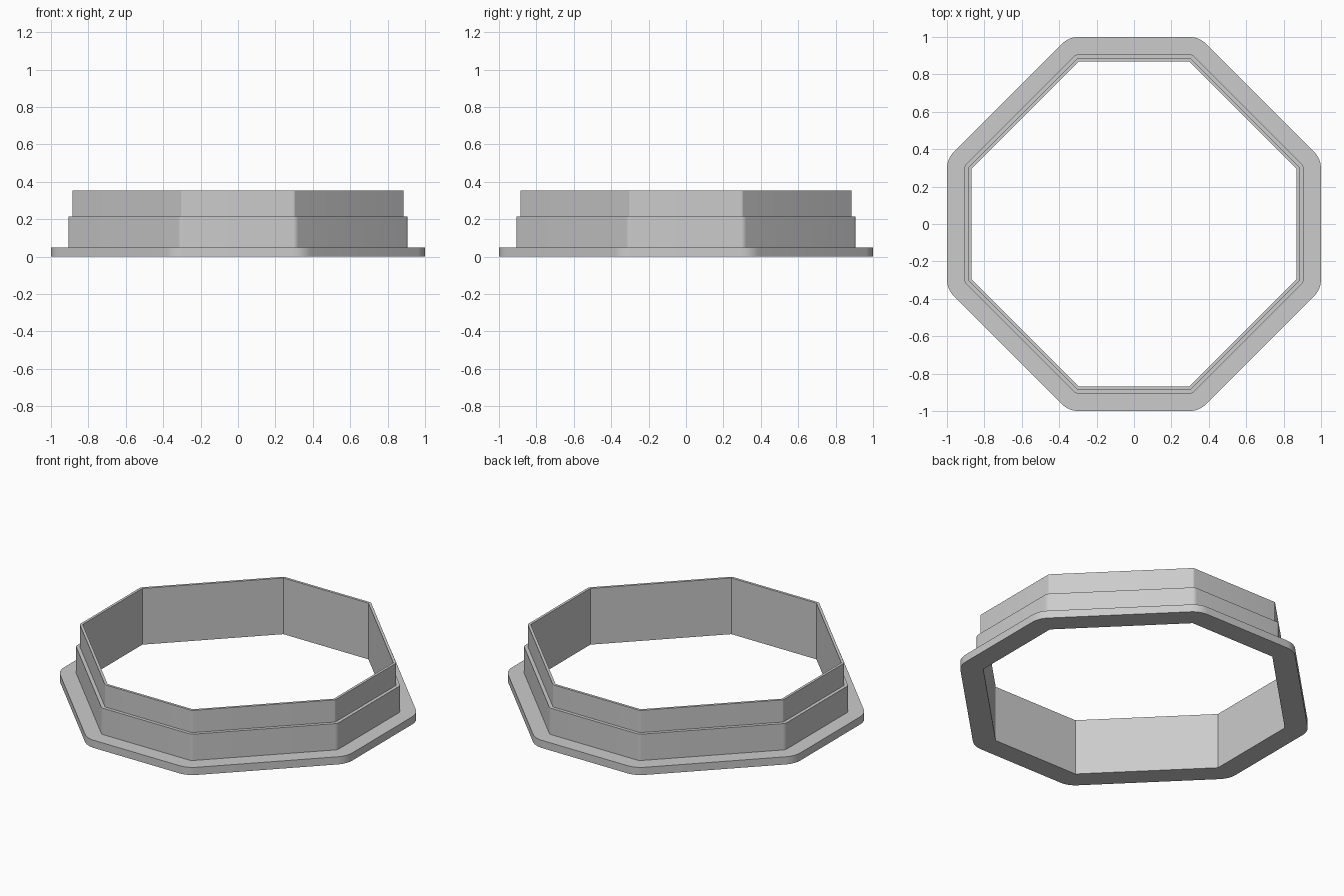
import bpy
import bmesh
from math import cos, sin, radians

cube = bpy.data.objects.get("Cube")
if cube:
    bpy.data.objects.remove(cube, do_unlink=True)

INNER = 0.87      # distance from centre to the straight inner walls
HALF_SIDE = 0.295  # half length of those walls
ARC_STEPS = 6     # segments of each rounded corner


def octagon(offset):
    """Octagonal outline grown outward by offset, with rounded corners."""
    points = []
    for side in range(4):
        corners = ((INNER, HALF_SIDE, 0), (HALF_SIDE, INNER, 45))
        c, s = cos(radians(90 * side)), sin(radians(90 * side))
        for cx, cy, start in corners:
            for i in range(ARC_STEPS + 1):
                a = radians(start + 45 * i / ARC_STEPS)
                x, y = cx + offset * cos(a), cy + offset * sin(a)
                points.append((c * x - s * y, s * x + c * y))
    return points


# Closed cross-section (offset, height): bore, flange, lower and upper collar
profile = [(0, 0), (0.13, 0), (0.13, 0.048), (0.037, 0.048),
           (0.037, 0.213), (0.016, 0.213), (0.016, 0.352), (0, 0.352)]

bm = bmesh.new()
rings = [[bm.verts.new((x, y, z)) for x, y in octagon(d)] for d, z in profile]
count = len(rings[0])
for k, low in enumerate(rings):
    high = rings[(k + 1) % len(rings)]
    for i in range(count):
        j = (i + 1) % count
        bm.faces.new((low[i], low[j], high[j], high[i]))

# The bore has sharp corners, so its coincident points merge
bmesh.ops.remove_doubles(bm, verts=bm.verts, dist=0.00001)
bmesh.ops.recalc_face_normals(bm, faces=bm.faces)

mesh = bpy.data.meshes.new("flanged_octagonal_ring")
bm.to_mesh(mesh)
bm.free()
ring = bpy.data.objects.new("flanged_octagonal_ring", mesh)
bpy.context.collection.objects.link(ring)

# Plain grey
grey = bpy.data.materials.new("light_grey")
grey.use_nodes = True
colour = (0.6, 0.6, 0.6, 1)
grey.diffuse_color = colour
grey.node_tree.nodes["Principled BSDF"].inputs["Base Color"].default_value = colour
mesh.materials.append(grey)

bpy.context.view_layer.objects.active = ring
ring.select_set(True)
bpy.ops.object.shade_smooth_by_angle(angle=radians(30))
